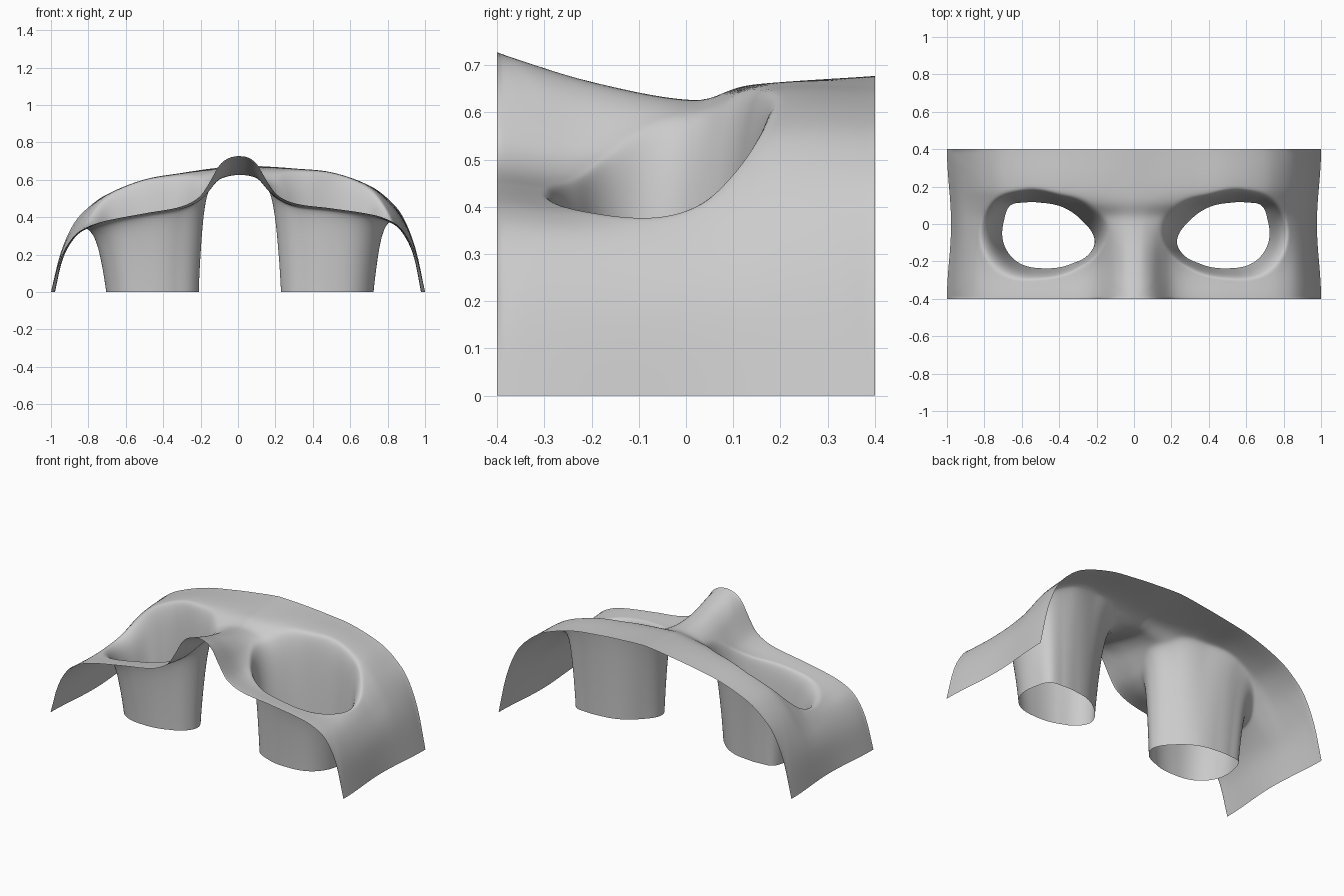
import bpy, bmesh, math

if "Cube" in bpy.data.objects:
    bpy.data.objects.remove(bpy.data.objects["Cube"])

def smooth(pts, t):
    """Cubic interpolation through (t, value) points."""
    def slope(i):
        a, b = pts[max(i - 1, 0)], pts[min(i + 1, len(pts) - 1)]
        return (b[1] - a[1]) / (b[0] - a[0])
    i = 0
    while i < len(pts) - 2 and t > pts[i + 1][0]:
        i += 1
    (t0, v0), (t1, v1) = pts[i], pts[i + 1]
    h = t1 - t0
    s = min(max((t - t0) / h, 0), 1)
    return ((2*s**3 - 3*s*s + 1) * v0 + (s**3 - 2*s*s + s) * h * slope(i)
            + (3*s*s - 2*s**3) * v1 + (s**3 - s*s) * h * slope(i + 1))

# Mask cross-sections: height at each x, for six stations along y
XS = (0, .05, .1, .15, .2, .3, .5, .7, .8, .88, .95, 1)
SECTIONS = (
    (-.4, (.727, .72, .685, .60, .525, .475, .447, .417, .387, .33, .20, 0)),
    (-.2, (.665, .657, .62, .555, .505, .465, .44, .41, .38, .32, .19, 0)),
    (.03, (.625, .622, .612, .60, .585, .57, .555, .50, .42, .325, .195, 0)),
    (.11, (.654, .652, .65, .647, .643, .635, .605, .535, .45, .34, .20, 0)),
    (.19, (.663, .663, .663, .663, .662, .657, .637, .565, .48, .365, .21, 0)),
    (.4, (.677, .676, .674, .671, .668, .66, .635, .57, .50, .405, .23, 0)),
)

def height(x, y, side):
    z = smooth([(sy, smooth(list(zip(XS, zs)), x)) for sy, zs in SECTIONS], y)
    return z * (1 - .12 * x) if side < 0 else z

# Eye outlines, as radius by angle around the eye centre
CX, CY = .47, -.05
HOLE = ((.23, -.09), (.3, .02), (.39, .085), (.5, .112), (.6, .115), (.68, .10),
        (.715, .02), (.718, -.1), (.66, -.19), (.5, -.237), (.36, -.215), (.26, -.16))
LIP = ((.125, -.02), (.21, .10), (.4, .165), (.6, .187), (.75, .13), (.82, 0),
       (.80, -.16), (.71, -.265), (.5, -.295), (.31, -.245), (.18, -.15))

def polar(outline):
    p = sorted((math.atan2(y - CY, x - CX), math.hypot(x - CX, y - CY)) for x, y in outline)
    full = 2 * math.pi
    return [(a - full, r) for a, r in p[-3:]] + p + [(a + full, r) for a, r in p[:3]]

hole_r, lip_r = polar(HOLE), polar(LIP)

# Socket wall: radial fraction from hole to lip against height fraction
WALL = [(0, 0), (.06, .15), (.13, .3), (.21, .45), (.30, .6), (.40, .73),
        (.52, .84), (.66, .92), (.82, .975), (1, 1)]

def border():
    """Points around the edge of one half of the mask."""
    n, m = 56, 48
    pts = [(i / n, -.4) for i in range(n)]
    pts += [(1, -.4 + .8 * i / m) for i in range(m)]
    pts += [(1 - i / n, .4) for i in range(n)]
    pts += [(0, .4 - .8 * i / m) for i in range(m)]
    return pts

def add_half(bm, side):
    shift = 0 if side > 0 else -.02
    columns = []
    for bx, by in border():
        a = math.atan2(by - CY, bx - CX)
        rh, rl = smooth(hole_r, a), smooth(lip_r, a)
        lx, ly = CX + rl * math.cos(a), CY + rl * math.sin(a)
        hx, hy = CX + rh * math.cos(a) + shift, CY + rh * math.sin(a)
        col = []
        # eye tube and rounded lip
        for k in range(20):
            f = (k / 20) ** 1.3
            g = smooth(WALL, f)
            x, y = hx + (lx - hx) * f, hy + (ly - hy) * f
            col.append((x, y, height(lx, ly, side) * g))
        # face surface out to the mask edge, which bows slightly inward
        for k in range(27):
            f = k / 26
            x, y = lx + (bx - lx) * f, ly + (by - ly) * f
            bow = 1 - .022 * math.cos(math.pi * y / .8) ** 2 * x ** 12
            col.append((x * bow, y, height(x, y, side)))
        columns.append([bm.verts.new((side * x, y, z)) for x, y, z in col])
    for i, c in enumerate(columns):
        d = columns[(i + 1) % len(columns)]
        for k in range(len(c) - 1):
            q = (c[k], c[k + 1], d[k + 1], d[k])
            bm.faces.new(q if side < 0 else q[::-1])

# Both halves joined along the nose ridge
bm = bmesh.new()
for side in (1, -1):
    add_half(bm, side)
bmesh.ops.remove_doubles(bm, verts=bm.verts, dist=1e-5)
# soften the lip crease, keeping borders in place
inner = [v for v in bm.verts if not v.is_boundary]
for _ in range(5):
    bmesh.ops.smooth_vert(bm, verts=inner, factor=.5, use_axis_x=True,
                          use_axis_y=True, use_axis_z=True)
bm.normal_update()
if sum(f.normal.z * f.calc_area() for f in bm.faces) < 0:
    bmesh.ops.reverse_faces(bm, faces=bm.faces)

mesh = bpy.data.meshes.new("eye_mask")
bm.to_mesh(mesh)
bm.free()
for p in mesh.polygons:
    p.use_smooth = True
obj = bpy.data.objects.new("eye_mask", mesh)
bpy.context.collection.objects.link(obj)
